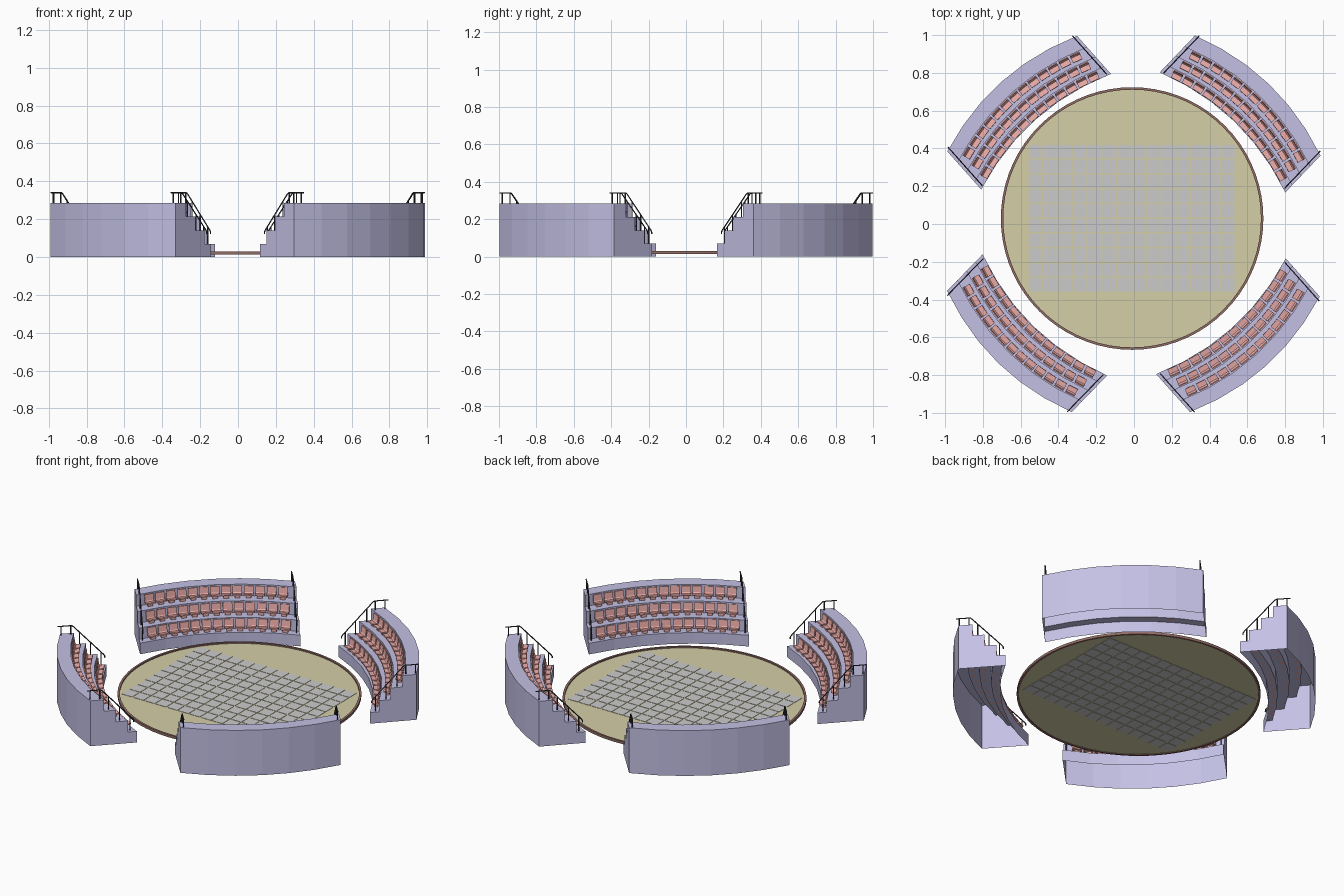
import bpy, bmesh, math
from mathutils import Matrix, Vector

if "Cube" in bpy.data.objects:
    bpy.data.objects.remove(bpy.data.objects["Cube"])

HALF, DEPTH, CHORD_BULGE = 0.46, 0.27, 0.085
TREADS = [0.0, 0.052, 0.12, 0.19, DEPTH]
LEVELS = [0.07, 0.14, 0.213, 0.285]


def mat(name, rgb):
    m = bpy.data.materials.new(name)
    m.diffuse_color = (*rgb, 1)
    m.use_nodes = True
    m.node_tree.nodes["Principled BSDF"].inputs["Base Color"].default_value = m.diffuse_color
    return m


PURPLE = mat("stand_paint", (0.55, 0.53, 0.78))
RED = mat("seat_plastic", (0.85, 0.42, 0.40))
BLACK = mat("rail_metal", (0.05, 0.05, 0.07))
OLIVE = mat("floor_mat", (0.66, 0.62, 0.38))
BROWN = mat("rim_wood", (0.28, 0.15, 0.13))


def finish(bm, name, material=None, matrix=None):
    bmesh.ops.recalc_face_normals(bm, faces=bm.faces)
    me = bpy.data.meshes.new(name)
    bm.to_mesh(me)
    bm.free()
    ob = bpy.data.objects.new(name, me)
    bpy.context.collection.objects.link(ob)
    if material:
        me.materials.append(material)
    if matrix:
        ob.matrix_world = matrix
    return ob


def bulge(v):
    return CHORD_BULGE * (1 - (v / HALF) ** 2) - DEPTH


def add_box(bm, center, size):
    m = Matrix.Translation(center) @ Matrix.Diagonal((*size, 1))
    bmesh.ops.create_cube(bm, size=1, matrix=m)


# Stepped stand: hollow shell, open underneath, curved along its length
def stand(matrix):
    bm = bmesh.new()
    profile = [(0, 0)]
    for i, z in enumerate(LEVELS):
        profile += [(TREADS[i], z), (TREADS[i + 1], z)]
    profile.append((DEPTH, 0))
    n = 6
    rings = []
    for i in range(n + 1):
        v = HALF * (2 * i / n - 1)
        rings.append([bm.verts.new((d + bulge(v), v, z)) for d, z in profile])
    for a, b in zip(rings, rings[1:]):
        for k in range(len(profile) - 1):
            bm.faces.new((a[k], a[k + 1], b[k + 1], b[k]))
    bm.faces.new(rings[0])
    bm.faces.new(rings[-1])
    finish(bm, "stand", PURPLE, matrix)


# Three rows of bucket seats, each an extruded side profile with a foot
SEAT = [(-0.044, 0.020), (-0.012, 0.015), (-0.005, 0.022), (0, 0.066),
        (-0.006, 0.067), (-0.011, 0.030), (-0.016, 0.024), (-0.043, 0.028)]


def seats(matrix):
    bm = bmesh.new()
    count, pitch, w = 13, 0.0645, 0.027
    for row in range(3):
        for i in range(count):
            v = (i - (count - 1) / 2) * pitch
            slope = math.atan(2 * CHORD_BULGE * v / HALF ** 2)
            place = (Matrix.Translation((TREADS[row + 1] - 0.005 + bulge(v), v, LEVELS[row]))
                     @ Matrix.Rotation(slope, 4, 'Z'))
            a, b = [[bm.verts.new(place @ Vector((x, s * w, z))) for x, z in SEAT]
                    for s in (-1, 1)]
            m = len(SEAT)
            for k in range(m):
                j = (k + 1) % m
                bm.faces.new((a[k], a[j], b[j], b[k]))
            bm.faces.new(a)
            bm.faces.new(b)
            foot = place @ Matrix.Translation((-0.02, 0, 0.009)) @ Matrix.Diagonal((0.02, 0.03, 0.018, 1))
            bmesh.ops.create_cube(bm, size=1, matrix=foot)
    finish(bm, "seats", RED, matrix)


# Handrails with posts at both ends of a stand
def handrails(matrix):
    cu = bpy.data.curves.new("handrail", 'CURVE')
    cu.dimensions = '3D'
    cu.bevel_depth = 0.0035
    cu.bevel_resolution = 1
    cu.use_fill_caps = True
    rail = [(0.008, 0.122), (0.008, 0.132), (0.014, 0.142), (0.19, 0.333), (0.2, 0.34), (0.28, 0.34)]
    posts = [(0.03, 0.07, 0.159), (0.09, 0.14, 0.224), (0.155, 0.213, 0.295),
             (0.205, 0.285, 0.34), (0.262, 0.285, 0.34)]
    for v in (-HALF + 0.018, HALF - 0.018):
        paths = [rail] + [[(d, z0), (d, z1)] for d, z0, z1 in posts]
        for path in paths:
            sp = cu.splines.new('POLY')
            sp.points.add(len(path) - 1)
            for p, (d, z) in zip(sp.points, path):
                p.co = (d + bulge(v), v, z, 1)
    cu.materials.append(BLACK)
    ob = bpy.data.objects.new("handrails", cu)
    bpy.context.collection.objects.link(ob)
    ob.matrix_world = matrix


# Four stands: midpoint of the outer chord and facing angle
for x, y, angle in [(0.655, 0.68, 46.3), (-0.645, 0.69, 131.7),
                    (-0.66, -0.675, 225.8), (0.64, -0.69, -48.3)]:
    m = Matrix.Translation((x, y, 0)) @ Matrix.Rotation(math.radians(angle), 4, 'Z')
    stand(m)
    seats(m)
    handrails(m)

# Round floor
CX, CY, R = -0.01, 0.029, 0.695
bm = bmesh.new()
bmesh.ops.create_cone(bm, cap_ends=True, segments=72, radius1=R - 0.008, radius2=R - 0.008,
                      depth=0.004, matrix=Matrix.Translation((CX, CY, 0.02)))
finish(bm, "floor_disc", OLIVE)

# Rim around the floor
bm = bmesh.new()
rings = []
for i in range(72):
    a = math.tau * i / 72
    rings.append([bm.verts.new((CX + r * math.cos(a), CY + r * math.sin(a), z))
                  for r, z in [(R - 0.013, 0.014), (R, 0.014), (R, 0.03), (R - 0.013, 0.03)]])
for i in range(72):
    p, q = rings[i], rings[(i + 1) % 72]
    for k in range(4):
        bm.faces.new((p[k], p[(k + 1) % 4], q[(k + 1) % 4], q[k]))
finish(bm, "floor_rim", BROWN)

# Grid of grey tiles set through the floor
bm = bmesh.new()
T = 0.0783
for i in range(14):
    for j in range(10):
        add_box(bm, (-0.013 + (i - 6.5) * T, 0.031 + (j - 4.5) * T, 0.02), (T - 0.008, T - 0.008, 0.008))
finish(bm, "floor_tiles")
